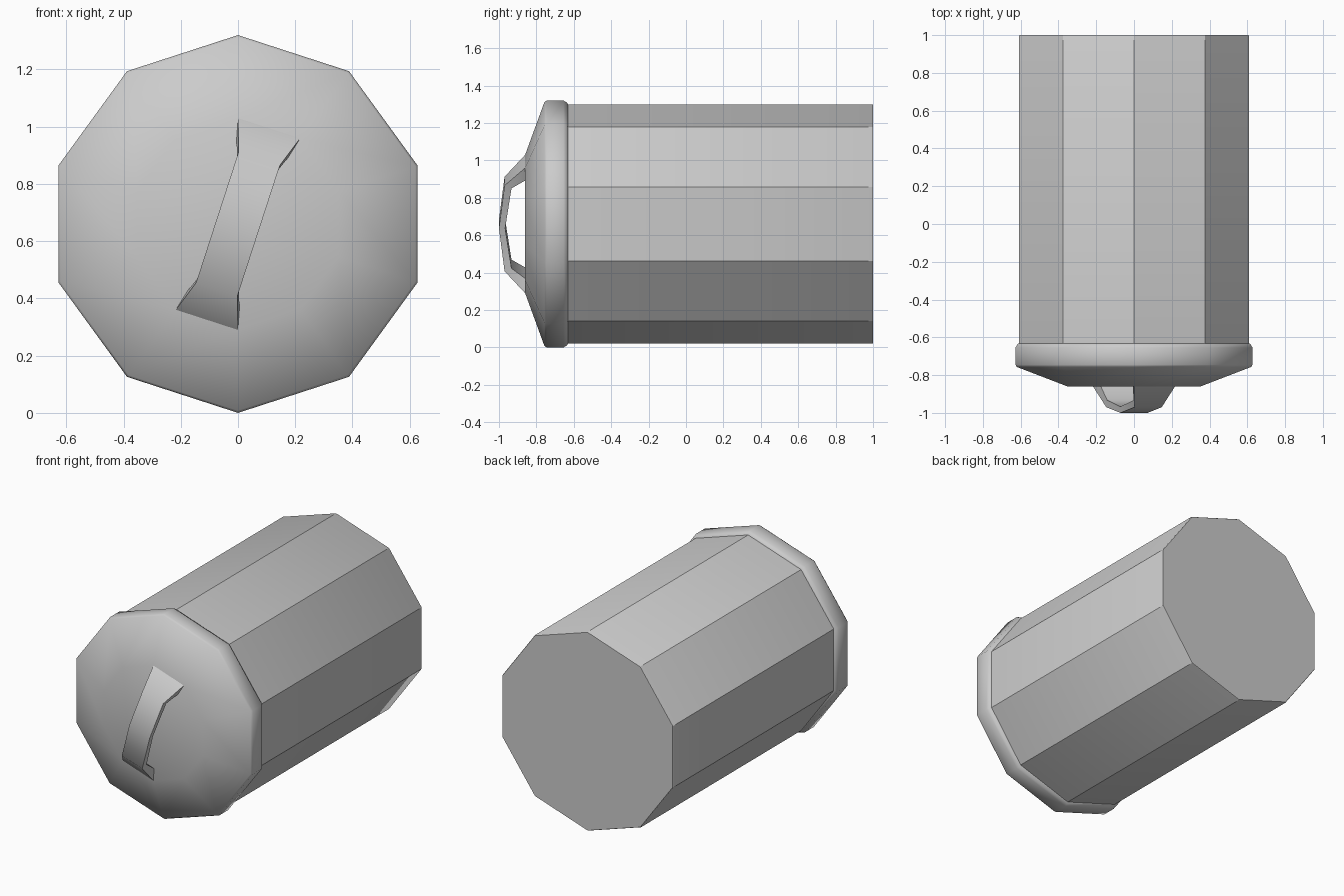
import bpy, bmesh, math

if "Cube" in bpy.data.objects:
    bpy.data.objects.remove(bpy.data.objects["Cube"])

SIDES, CZ = 10, 0.66


def finish(name, bm, angle):
    bmesh.ops.recalc_face_normals(bm, faces=bm.faces)
    me = bpy.data.meshes.new(name)
    bm.to_mesh(me)
    bm.free()
    ob = bpy.data.objects.new(name, me)
    bpy.context.collection.objects.link(ob)
    bpy.ops.object.select_all(action='DESELECT')
    bpy.context.view_layer.objects.active = ob
    ob.select_set(True)
    bpy.ops.object.shade_smooth_by_angle(angle=math.radians(angle))
    return ob


def bridge(bm, a, b):
    n = len(a)
    for i in range(n):
        j = (i + 1) % n
        bm.faces.new((a[i], a[j], b[j], b[i]))


def lathe(name, profile, angle):
    """Ten-sided solid along y from (y, radius) pairs, one corner at the top."""
    bm = bmesh.new()
    rings = []
    for y, r in profile:
        rings.append([bm.verts.new((r * math.sin(t), y, CZ + r * math.cos(t)))
                      for t in (math.tau * k / SIDES for k in range(SIDES))])
    for a, b in zip(rings, rings[1:]):
        bridge(bm, a, b)
    bm.faces.new(rings[0])
    bm.faces.new(rings[-1])
    return finish(name, bm, angle)


# Canister body
lathe("canister_body", [(-0.70, 0.64), (0.995, 0.64), (1.0, 0.637)], 30)

# Lid with rounded rim and sloped front
lathe("lid", [(-0.86, 0.37), (-0.757, 0.652), (-0.745, 0.66), (-0.655, 0.66),
              (-0.635, 0.648), (-0.63, 0.635)], 40)

# Arched handle: (u, y, half width) of the outer and inner edge per section
half = [((0.352, -0.86, 0.114), (0.275, -0.86, 0.095)),
        ((0.241, -0.97, 0.076), (0.225, -0.933, 0.076)),
        ((0.0, -1.0, 0.076), (0.0, -0.967, 0.076))]
sections = [(s, 1) for s in half] + [(s, -1) for s in half[1::-1]]
sn, cs = math.sin(math.radians(18)), math.cos(math.radians(18))
bm = bmesh.new()
rings = []
for (outer, inner), sign in sections:
    ring = []
    for (u, y, w), side in ((outer, -1), (outer, 1), (inner, 1), (inner, -1)):
        u, v = u * sign, w * side
        ring.append(bm.verts.new((u * sn + v * cs, y, CZ + u * cs - v * sn)))
    rings.append(ring)
for a, b in zip(rings, rings[1:]):
    bridge(bm, a, b)
finish("lid_handle", bm, 50)
